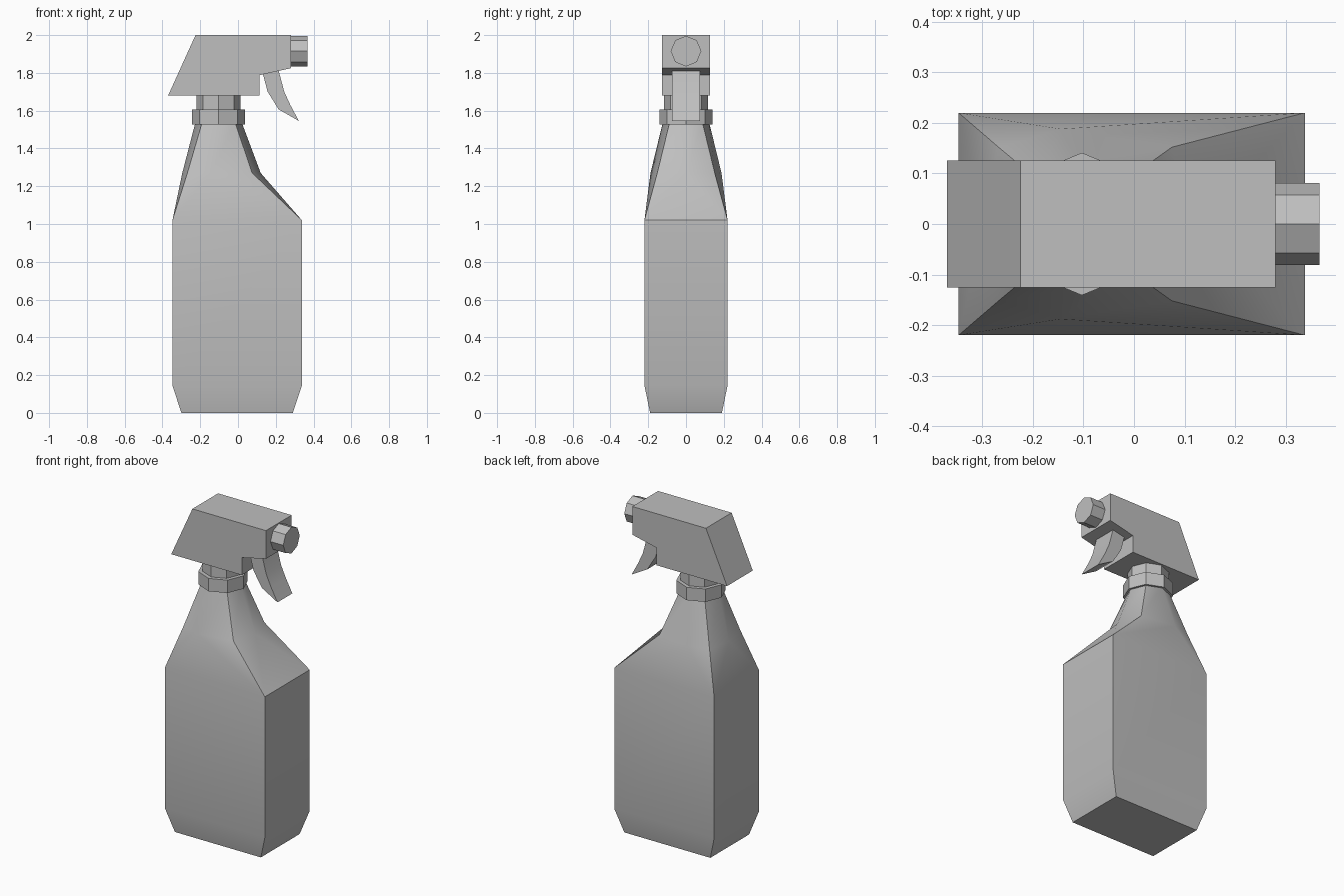
import bpy, bmesh, math

default = bpy.data.objects.get("Cube")
if default:
    bpy.data.objects.remove(default, do_unlink=True)

NECK_X = -0.103

grey = bpy.data.materials.new("plain_grey")
grey.use_nodes = True
grey.diffuse_color = (0.52, 0.52, 0.52, 1)
grey.node_tree.nodes["Principled BSDF"].inputs["Base Color"].default_value = grey.diffuse_color


def finish(name, bm):
    bmesh.ops.recalc_face_normals(bm, faces=bm.faces)
    mesh = bpy.data.meshes.new(name)
    bm.to_mesh(mesh)
    bm.free()
    mesh.materials.append(grey)
    obj = bpy.data.objects.new(name, mesh)
    bpy.context.collection.objects.link(obj)
    bpy.ops.object.select_all(action='DESELECT')
    obj.select_set(True)
    bpy.context.view_layer.objects.active = obj
    bpy.ops.object.shade_smooth_by_angle(angle=math.radians(40))
    return obj


def octagon(r):
    return [(r * math.cos(k * math.pi / 4), r * math.sin(k * math.pi / 4)) for k in range(8)]


def bridge(bm, a, b):
    n = len(a)
    for i in range(n):
        j = (i + 1) % n
        bm.faces.new((a[i], a[j], b[j], b[i]))


def prism(name, start, end):
    """Solid between two matching outlines of 3D points."""
    bm = bmesh.new()
    a = [bm.verts.new(p) for p in start]
    b = [bm.verts.new(p) for p in end]
    bridge(bm, a, b)
    bm.faces.new(a)
    bm.faces.new(b)
    return finish(name, bm)


def side_profile(name, outline, half):
    return prism(name, [(x, -half, z) for x, z in outline], [(x, half, z) for x, z in outline])


def upright_octagon(name, r, z0, z1):
    ring = octagon(r)
    return prism(name, [(NECK_X + x, y, z0) for x, y in ring], [(NECK_X + x, y, z1) for x, y in ring])


# Bottle: rectangular body, offset shoulder, octagonal neck
bm = bmesh.new()


def ring(points, z):
    return [bm.verts.new((x, y, z)) for x, y in points]


def rectangle(x0, x1, y):
    return [(x1, y), (x0, y), (x0, -y), (x1, -y)]


base = ring(rectangle(-0.30, 0.29, 0.19), 0)
foot = ring(rectangle(-0.347, 0.338, 0.22), 0.145)
edge = ring(rectangle(-0.347, 0.338, 0.22), 1.02)
half = [(0.12, 0), (0.075, 0.152), (-0.145, 0.188), (-0.268, 0.152), (-0.295, 0)]
shoulder = ring(half + [(x, -y) for x, y in half[3:0:-1]], 1.27)
top = ring([(NECK_X + x, y) for x, y in octagon(0.122)], 1.54)
bridge(bm, base, foot)
bridge(bm, foot, edge)
for i in range(4):
    corner, following = edge[i], edge[(i + 1) % 4]
    before, at, after = shoulder[2 * i], shoulder[2 * i + 1], shoulder[(2 * i + 2) % 8]
    bm.faces.new((corner, at, before))
    bm.faces.new((corner, after, at))
    bm.faces.new((corner, following, after))
bridge(bm, shoulder, top)
bm.faces.new(base)
bm.faces.new(top)
finish("bottle", bm)

# Collar and neck
upright_octagon("collar", 0.141, 1.527, 1.607)
upright_octagon("neck", 0.117, 1.6, 1.69)

# Spray head
side_profile("spray_head", [(-0.37, 1.68), (-0.225, 2.0), (0.28, 2.0), (0.28, 1.825),
                            (0.114, 1.788), (0.114, 1.68)], 0.126)

# Curved trigger
side_profile("trigger", [(0.13, 1.80), (0.137, 1.775), (0.157, 1.70), (0.215, 1.607),
                         (0.322, 1.546), (0.277, 1.63), (0.245, 1.70), (0.215, 1.812)], 0.073)

# Nozzle
tip = octagon(0.081)
prism("nozzle", [(0.27, y, 1.915 + z) for y, z in tip], [(0.367, y, 1.915 + z) for y, z in tip])
